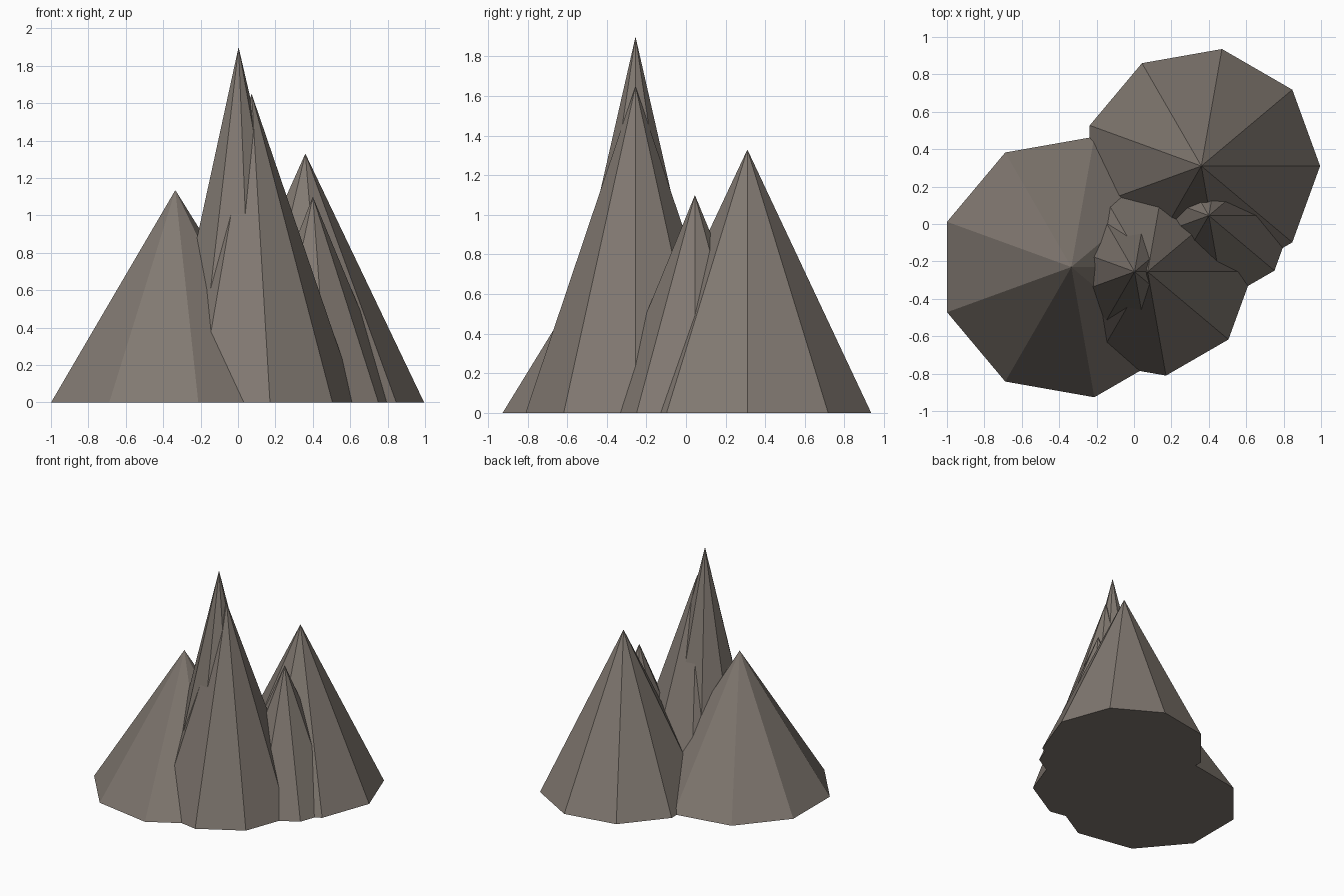
import bpy

# Remove the default cube only
cube = bpy.data.objects.get("Cube")
if cube:
    bpy.data.objects.remove(cube, do_unlink=True)

# Single rock colour
rock = bpy.data.materials.new("grey brown rock")
rock.use_nodes = True
colour = (0.22, 0.19, 0.165, 1.0)
rock.diffuse_color = colour
bsdf = next(n for n in rock.node_tree.nodes if n.type == "BSDF_PRINCIPLED")
bsdf.inputs["Base Color"].default_value = colour
bsdf.inputs["Roughness"].default_value = 0.9

SIDES = 9


def peak(name, x, y, radius, height):
    """Flat-faced nine-sided cone standing on the ground, one corner towards +x."""
    bpy.ops.mesh.primitive_cone_add(
        vertices=SIDES, radius1=radius, radius2=0, depth=height,
        end_fill_type="NGON", location=(x, y, height / 2))
    ob = bpy.context.object
    ob.name = name
    # The primitive starts its first corner on +y
    ob.rotation_euler.z = -1.5707963
    ob.data.materials.append(rock)
    bpy.ops.object.shade_flat()
    return ob


# Overlapping peaks of the mountain range
peak("tall_central_peak", 0.003, -0.255, 0.44, 1.90)
peak("central_shoulder_peak", 0.073, -0.255, 0.564, 1.65)
peak("right_front_peak", -0.335, -0.23, 0.707, 1.135)
peak("left_back_peak", 0.36, 0.31, 0.635, 1.33)
peak("small_left_peak", 0.40, 0.045, 0.458, 1.10)
